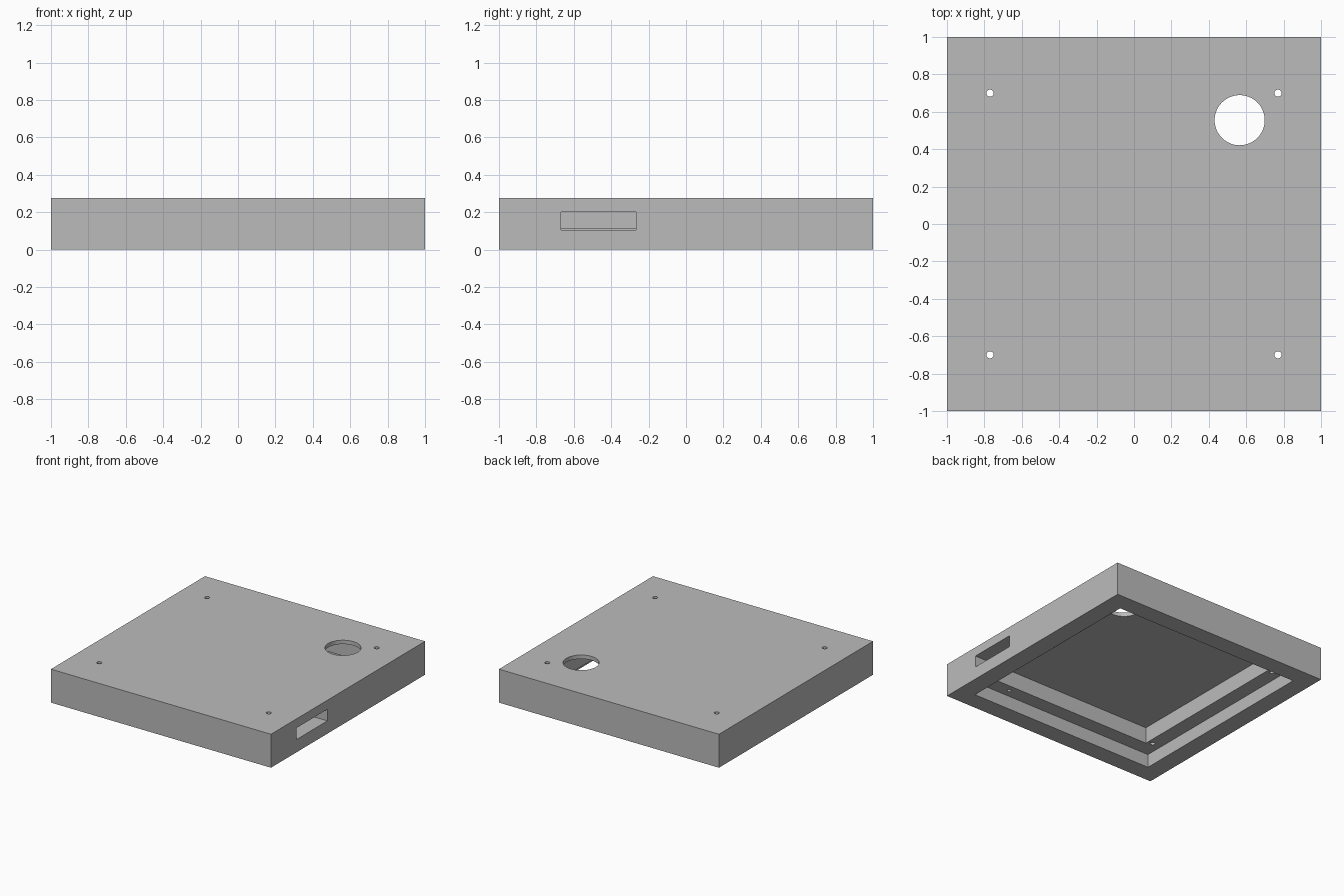
import bpy

if "Cube" in bpy.data.objects:
    bpy.data.objects.remove(bpy.data.objects["Cube"], do_unlink=True)

HEIGHT = 0.275
LEDGE_Z = 0.11
CEILING_Z = 0.243

# Single grey plastic
grey = bpy.data.materials.new("plain_grey")
grey.use_nodes = True
grey.diffuse_color = (0.5, 0.5, 0.5, 1)
grey.node_tree.nodes["Principled BSDF"].inputs["Base Color"].default_value = (0.5, 0.5, 0.5, 1)


def box(name, low, high):
    centre = [(a + b) / 2 for a, b in zip(low, high)]
    bpy.ops.mesh.primitive_cube_add(size=1, location=centre)
    ob = bpy.context.object
    ob.name = name
    ob.scale = [b - a for a, b in zip(low, high)]
    bpy.ops.object.transform_apply(location=True, rotation=False, scale=True)
    ob.data.materials.append(grey)
    return ob


def drill(name, x, y, radius, low, high, sides=32):
    bpy.ops.mesh.primitive_cylinder_add(vertices=sides, radius=radius, depth=high - low,
                                        location=(x, y, (low + high) / 2))
    ob = bpy.context.object
    ob.name = name
    ob.data.materials.append(grey)
    return ob


# Solid enclosure block
case = box("enclosure_lid", (-1, -1, 0), (1, 1, HEIGHT))

# Stepped recess open at the bottom, and the side port
cutters = [
    box("lower_recess", (-0.85, -0.85, -0.1), (0.85, 0.85, LEDGE_Z)),
    box("upper_recess", (-0.727, -0.727, -0.1), (0.727, 0.727, CEILING_Z)),
    box("side_port", (0.7, -0.667, 0.105), (1.1, -0.267, 0.2)),
]

# Round opening, corner screw holes and one blind hole in the ledge
cutters.append(drill("round_opening", 0.565, 0.555, 0.134, 0.15, 0.4, 64))
for x in (-0.77, 0.77):
    for y in (-0.7, 0.7):
        cutters.append(drill("screw_hole", x, y, 0.019, 0.05, 0.4))
cutters.append(drill("blind_hole", 0.57, -0.785, 0.015, 0.05, 0.2))

# Cut each opening, then discard its cutter
for cutter in cutters:
    mod = case.modifiers.new(cutter.name, "BOOLEAN")
    mod.operation = "DIFFERENCE"
    mod.solver = "EXACT"
    mod.object = cutter
    bpy.context.view_layer.objects.active = case
    bpy.ops.object.modifier_apply(modifier=mod.name)
    bpy.data.objects.remove(cutter, do_unlink=True)

# Smooth hole walls, sharp box edges
bpy.ops.object.select_all(action="DESELECT")
case.select_set(True)
bpy.context.view_layer.objects.active = case
bpy.ops.object.shade_smooth_by_angle()
